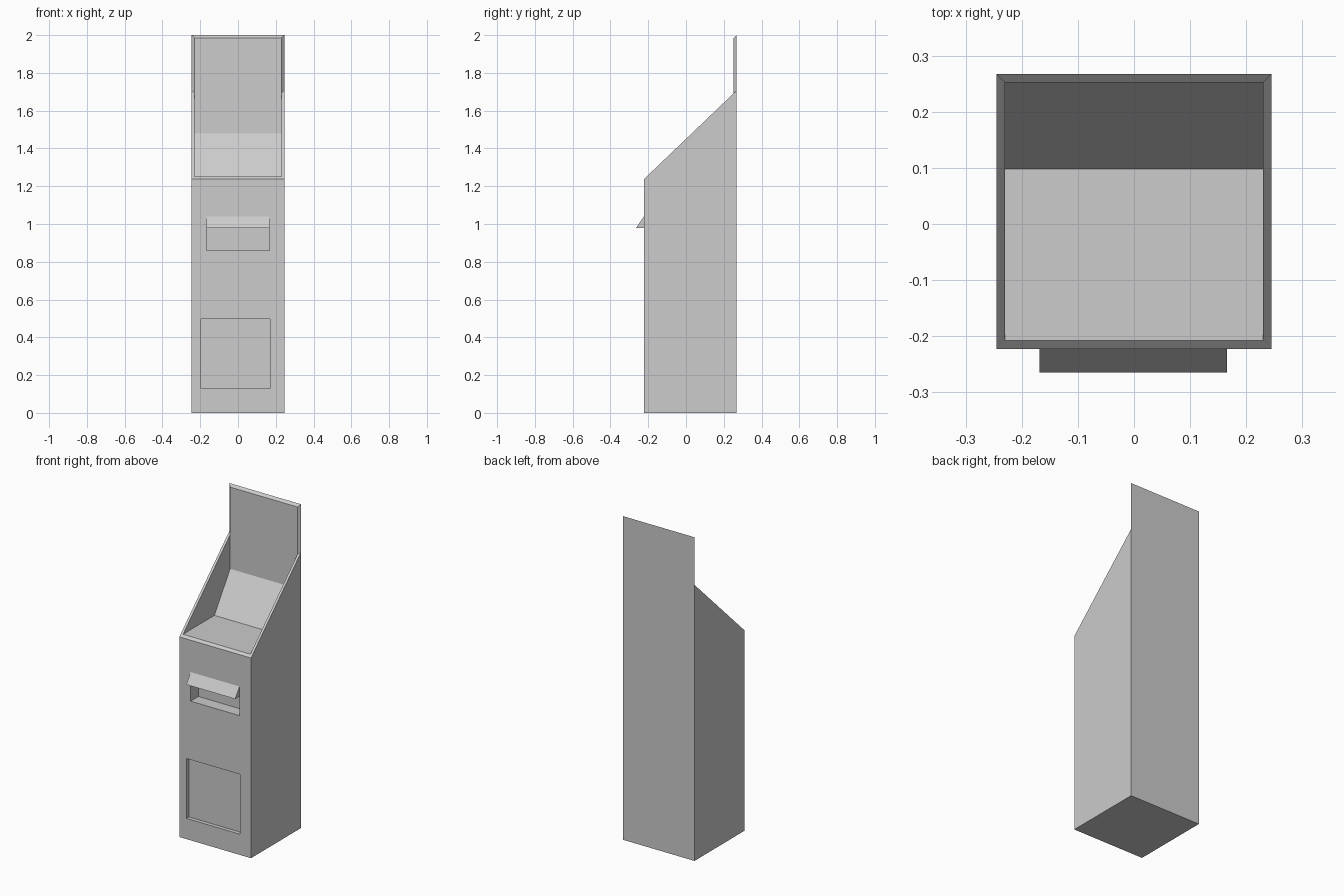
import bpy
import bmesh

if "Cube" in bpy.data.objects:
    bpy.data.objects.remove(bpy.data.objects["Cube"])

grey = bpy.data.materials.new("light_grey")
grey.diffuse_color = (0.604, 0.604, 0.604, 1)
grey.use_nodes = True
grey.node_tree.nodes["Principled BSDF"].inputs["Base Color"].default_value = grey.diffuse_color


def finish(bm, name):
    bmesh.ops.recalc_face_normals(bm, faces=bm.faces)
    mesh = bpy.data.meshes.new(name)
    bm.to_mesh(mesh)
    bm.free()
    mesh.materials.append(grey)
    obj = bpy.data.objects.new(name, mesh)
    bpy.context.collection.objects.link(obj)
    return obj


def prism(name, x0, x1, profile):
    """Extrude a (y, z) profile along x."""
    bm = bmesh.new()
    face = bm.faces.new([bm.verts.new((x0, y, z)) for y, z in profile])
    ext = bmesh.ops.extrude_face_region(bm, geom=[face])
    verts = [v for v in ext["geom"] if isinstance(v, bmesh.types.BMVert)]
    bmesh.ops.translate(bm, verts=verts, vec=(x1 - x0, 0, 0))
    return finish(bm, name)


def recess(target, name, x0, x1, z0, z1, depth):
    """Cut a rectangular pocket into the front face."""
    back = FRONT + depth
    cutter = prism(name, x0, x1, [(-0.4, z0), (back, z0), (back, z1), (-0.4, z1)])
    cutter.hide_render = True
    cutter.hide_set(True)
    mod = target.modifiers.new(name, "BOOLEAN")
    mod.operation = "DIFFERENCE"
    mod.solver = "EXACT"
    mod.object = cutter


FRONT, BACK = -0.223, 0.267
W, IN = 0.245, 0.230  # outer and inner half widths

# Cabinet: key points of the right half, mirrored to the left
points = {
    "foot_front": (W, FRONT, 0), "foot_back": (W, BACK, 0),
    "rim_front": (W, FRONT, 1.237), "rim_back": (W, BACK, 1.706),
    "top": (W, BACK, 2.0),
    "in_front": (IN, -0.208, 1.251), "in_knee": (IN, 0.098, 1.251),
    "in_slope": (IN, 0.252, 1.48), "in_back": (IN, 0.252, 1.691),
    "in_top": (IN, 0.252, 1.985),
}
bm = bmesh.new()
right = {k: bm.verts.new(p) for k, p in points.items()}
left = {k: bm.verts.new((-p[0], p[1], p[2])) for k, p in points.items()}

# Side walls, sloping rims, upright bevels and inner cheeks
for side in (right, left):
    for keys in (("foot_front", "foot_back", "rim_back", "rim_front"),
                 ("rim_front", "rim_back", "in_back", "in_front"),
                 ("rim_back", "top", "in_top", "in_back"),
                 ("in_front", "in_knee", "in_slope", "in_back")):
        bm.faces.new([side[k] for k in keys])

# Panels spanning left to right: base, front, front rim, tray, sign and top bevel
for a, b in (("foot_front", "foot_back"), ("foot_front", "rim_front"),
             ("rim_front", "in_front"), ("in_front", "in_knee"),
             ("in_knee", "in_slope"), ("in_top", "top")):
    bm.faces.new([right[a], right[b], left[b], left[a]])
for chain in (("foot_back", "rim_back", "top"), ("in_slope", "in_back", "in_top")):
    bm.faces.new([right[k] for k in chain] + [left[k] for k in reversed(chain)])
cabinet = finish(bm, "cabinet")

# Dispensing slot and lower door panel
recess(cabinet, "slot_cutter", -0.168, 0.166, 0.86, 0.979, 0.076)
recess(cabinet, "door_cutter", -0.195, 0.17, 0.128, 0.498, 0.024)

# Wedge hood above the slot
prism("slot_hood", -0.168, 0.166, [(FRONT, 0.979), (-0.265, 0.979), (FRONT, 1.04)])
